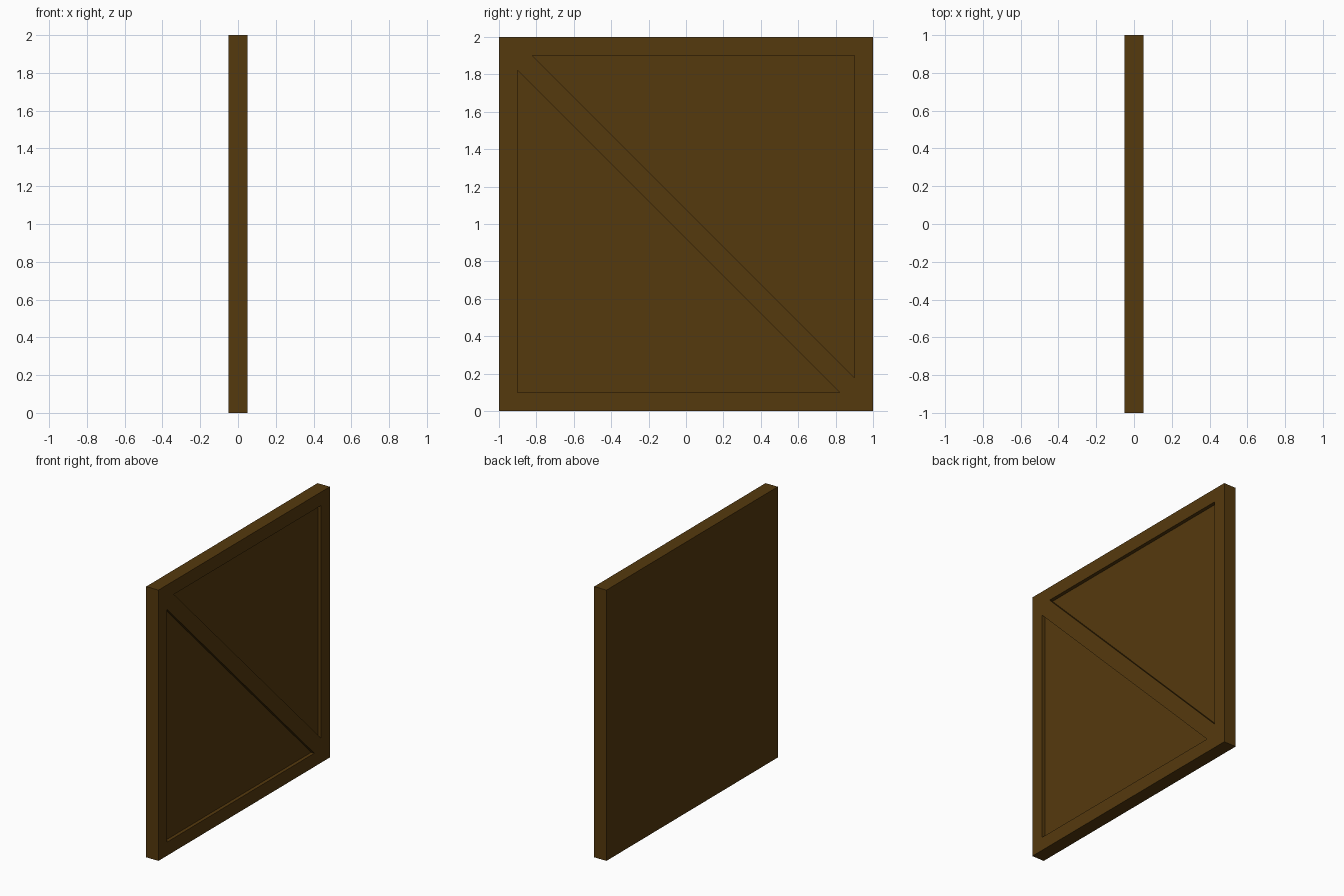
import bpy, bmesh

if "Cube" in bpy.data.objects:
    bpy.data.objects.remove(bpy.data.objects["Cube"])

T = 0.05        # half thickness
DEPTH = 0.026   # recess depth

wood = bpy.data.materials.new("dark brown wood")
wood.diffuse_color = (0.091, 0.041, 0.004, 1)
wood.use_nodes = True
wood.node_tree.nodes["Principled BSDF"].inputs["Base Color"].default_value = wood.diffuse_color


def prism(name, outline, x0, x1):
    """Extrude a (y, z) outline along x."""
    bm = bmesh.new()
    face = bm.faces.new([bm.verts.new((x0, y, z)) for y, z in outline])
    ext = bmesh.ops.extrude_face_region(bm, geom=[face])
    verts = [v for v in ext["geom"] if isinstance(v, bmesh.types.BMVert)]
    bmesh.ops.translate(bm, verts=verts, vec=(x1 - x0, 0, 0))
    bmesh.ops.recalc_face_normals(bm, faces=bm.faces)
    mesh = bpy.data.meshes.new(name)
    bm.to_mesh(mesh)
    bm.free()
    mesh.materials.append(wood)
    obj = bpy.data.objects.new(name, mesh)
    bpy.context.collection.objects.link(obj)
    return obj


# Square wall panel
panel = prism("wall_panel", [(-1, 0), (1, 0), (1, 2), (-1, 2)], -T, T)

# Two triangular recesses on the +x side, leaving a border and diagonal brace
lower = [(-0.9, 0.1), (0.82, 0.1), (-0.9, 1.82)]
upper = [(-y, 2 - z) for y, z in lower]
cutters = []
for name, tri in (("lower_recess_cutter", lower), ("upper_recess_cutter", upper)):
    cutter = prism(name, tri, T - DEPTH, T + 0.1)
    cutter.hide_render = True
    cutters.append(cutter)
    mod = panel.modifiers.new(name, 'BOOLEAN')
    mod.object = cutter
    mod.operation = 'DIFFERENCE'
    mod.solver = 'EXACT'

# Apply the cuts and drop the cutters
bpy.context.view_layer.objects.active = panel
for mod in list(panel.modifiers):
    bpy.ops.object.modifier_apply(modifier=mod.name)
for cutter in cutters:
    bpy.data.objects.remove(cutter)
